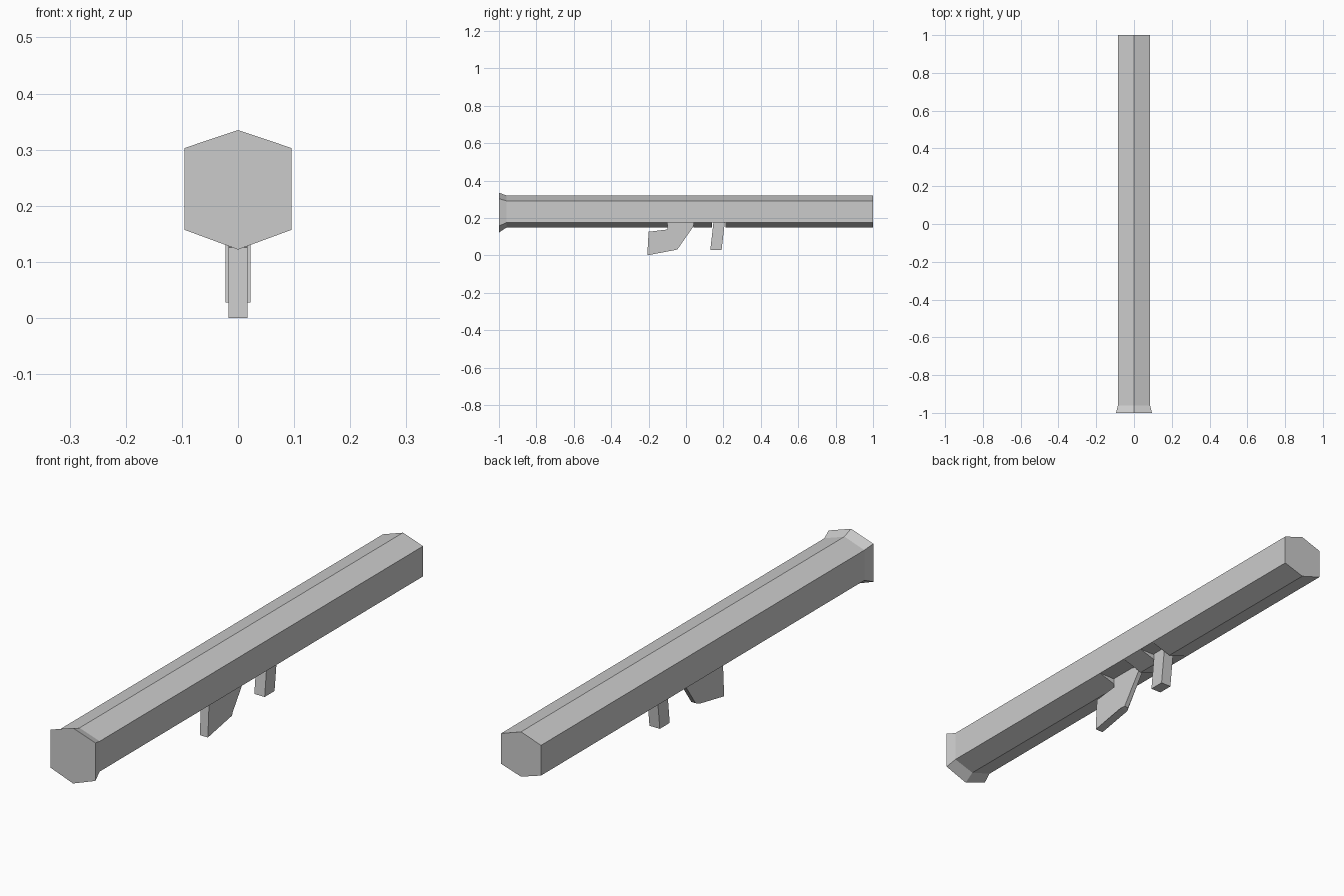
import bpy, bmesh

if "Cube" in bpy.data.objects:
    bpy.data.objects.remove(bpy.data.objects["Cube"])


def finish(name, bm):
    bmesh.ops.remove_doubles(bm, verts=bm.verts, dist=0.0001)
    bmesh.ops.recalc_face_normals(bm, faces=bm.faces)
    mesh = bpy.data.meshes.new(name)
    bm.to_mesh(mesh)
    bm.free()
    obj = bpy.data.objects.new(name, mesh)
    bpy.context.collection.objects.link(obj)
    return obj


def skin(bm, rings):
    """Bridge a list of equally sized rings and cap both ends."""
    loops = [[bm.verts.new(p) for p in ring] for ring in rings]
    for a, b in zip(loops, loops[1:]):
        for i in range(len(a)):
            j = (i + 1) % len(a)
            bm.faces.new((a[i], a[j], b[j], b[i]))
    bm.faces.new(loops[0])
    bm.faces.new(loops[-1])


def hexagon(y, half, bottom, low, high, top):
    return [(0, y, bottom), (half, y, low), (half, y, high),
            (0, y, top), (-half, y, high), (-half, y, low)]


# Six-sided tube with a flared front; the keel is cut flat above grip and post
KEEL, FLAT = 0.148, 0.175
bm = bmesh.new()
rings = [hexagon(-1, 0.095, 0.122, 0.157, 0.303, 0.335)]
for y, bottom in ((-0.96, KEEL), (-0.10, KEEL), (-0.10, FLAT), (0.04, FLAT),
                  (0.04, KEEL), (0.14, KEEL), (0.14, FLAT), (0.21, FLAT),
                  (0.21, KEEL), (1.0, KEEL)):
    rings.append(hexagon(y, 0.085, bottom, 0.175, 0.291, 0.32))
skin(bm, rings)
finish("tube", bm)


def slab(name, profile):
    """Side profile of (y, z, half width) points, mirrored across x."""
    bm = bmesh.new()
    skin(bm, [[(s * w, y, z) for y, z, w in profile] for s in (-1, 1)])
    return finish(name, bm)


# Grip with a tapered leading edge
slab("grip", [(-0.10, 0.18, 0.017), (-0.10, 0.138, 0.017), (-0.20, 0.126, 0.017),
              (-0.207, 0.0, 0.017), (-0.06, 0.028, 0.017), (-0.045, 0.033, 0.009),
              (0.04, 0.155, 0.009), (0.04, 0.18, 0.009), (0.02, 0.18, 0.017)])

# Slanted support post
slab("support_post", [(0.147, 0.18, 0.022), (0.13, 0.028, 0.022),
                      (0.19, 0.028, 0.022), (0.208, 0.18, 0.022)])
